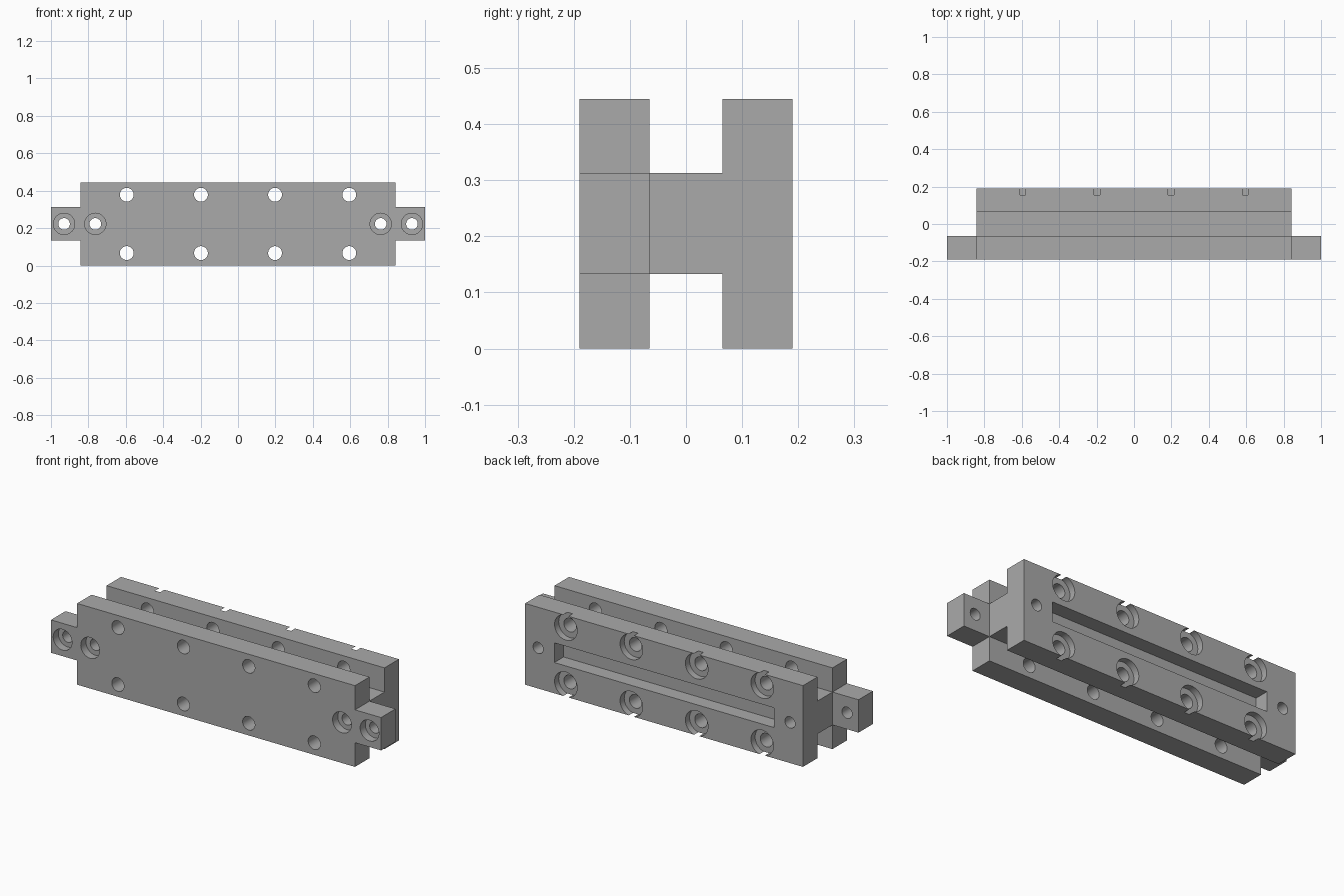
import bpy, bmesh, math
from mathutils import Matrix, Vector

cube = bpy.data.objects.get("Cube")
if cube:
    bpy.data.objects.remove(cube, do_unlink=True)

BODY, FULL = 0.842, 1.0          # half lengths of body and mounting ears
HEIGHT, MID = 0.445, 0.2225
WEB = 0.09                       # half height of web and ears
INNER, OUTER = 0.065, 0.19       # plate faces, measured from the middle

steel = bpy.data.materials.new("grey_steel")
steel.use_nodes = True
steel.diffuse_color = (0.4, 0.4, 0.4, 1)
steel.node_tree.nodes["Principled BSDF"].inputs["Base Color"].default_value = (0.4, 0.4, 0.4, 1)


def finish(name, bm):
    bmesh.ops.recalc_face_normals(bm, faces=bm.faces)
    mesh = bpy.data.meshes.new(name)
    bm.to_mesh(mesh)
    bm.free()
    mesh.materials.append(steel)
    obj = bpy.data.objects.new(name, mesh)
    bpy.context.collection.objects.link(obj)
    return obj


def prism(name, outline, y0, y1):
    """Extrude an x-z outline along y."""
    bm = bmesh.new()
    face = bm.faces.new([bm.verts.new((x, y0, z)) for x, z in outline])
    new = bmesh.ops.extrude_face_region(bm, geom=[face])["geom"]
    verts = [v for v in new if isinstance(v, bmesh.types.BMVert)]
    bmesh.ops.translate(bm, verts=verts, vec=Vector((0, y1 - y0, 0)))
    return finish(name, bm)


def block(name, half, z0, z1, y0, y1):
    return prism(name, [(-half, z0), (half, z0), (half, z1), (-half, z1)], y0, y1)


def drill(x, z, radius, y0, y1):
    bm = bmesh.new()
    spin = Matrix.Translation((x, (y0 + y1) / 2, z)) @ Matrix.Rotation(math.pi / 2, 4, "X")
    bmesh.ops.create_cone(bm, cap_ends=True, segments=40, radius1=radius,
                          radius2=radius, depth=y1 - y0, matrix=spin)
    return finish("drill", bm)


def cut(part, cutter):
    mod = part.modifiers.new("cut", "BOOLEAN")
    mod.operation, mod.solver, mod.object = "DIFFERENCE", "EXACT", cutter
    cutter.hide_render = True
    bpy.context.view_layer.objects.active = part
    bpy.ops.object.modifier_apply(modifier=mod.name)
    bpy.data.objects.remove(cutter, do_unlink=True)


# Front plate with an ear at each end
lo, hi = MID - WEB, MID + WEB
half_outline = [(BODY, 0), (BODY, lo), (FULL, lo), (FULL, hi), (BODY, hi), (BODY, HEIGHT)]
outline = half_outline + [(-x, z) for x, z in reversed(half_outline)]
front_plate = prism("front_plate", outline, -OUTER, -INNER)

# Web and back plate
web = block("web", BODY, lo, hi, -INNER, INNER)
back_plate = block("back_plate", BODY, 0, HEIGHT, INNER, OUTER)

# Long blind slot in the back
cut(back_plate, block("slot", 0.665, MID - 0.054, MID + 0.054, OUTER - 0.08, OUTER + 0.1))

# Two rows of bolt holes, counterbored from the back and breaking the edge
for x in (-0.595, -0.198, 0.198, 0.595):
    for z in (MID - 0.156, MID + 0.156):
        for plate in (front_plate, back_plate):
            cut(plate, drill(x, z, 0.037, -0.3, 0.3))
        cut(back_plate, drill(x, z, 0.0685, OUTER - 0.036, 0.3))

# Mounting holes in the body ends and ears, counterbored from the front
for side in (-1, 1):
    for x in (0.763, 0.93):
        cut(front_plate, drill(side * x, MID, 0.031, -0.3, 0.3))
        cut(front_plate, drill(side * x, MID, 0.057, -0.3, -OUTER + 0.045))
    for part in (web, back_plate):
        cut(part, drill(side * 0.763, MID, 0.031, -0.3, 0.3))

# Smooth hole walls, sharp edges
for part in (front_plate, web, back_plate):
    bpy.ops.object.select_all(action="DESELECT")
    part.select_set(True)
    bpy.context.view_layer.objects.active = part
    bpy.ops.object.shade_smooth_by_angle(angle=math.radians(30))
